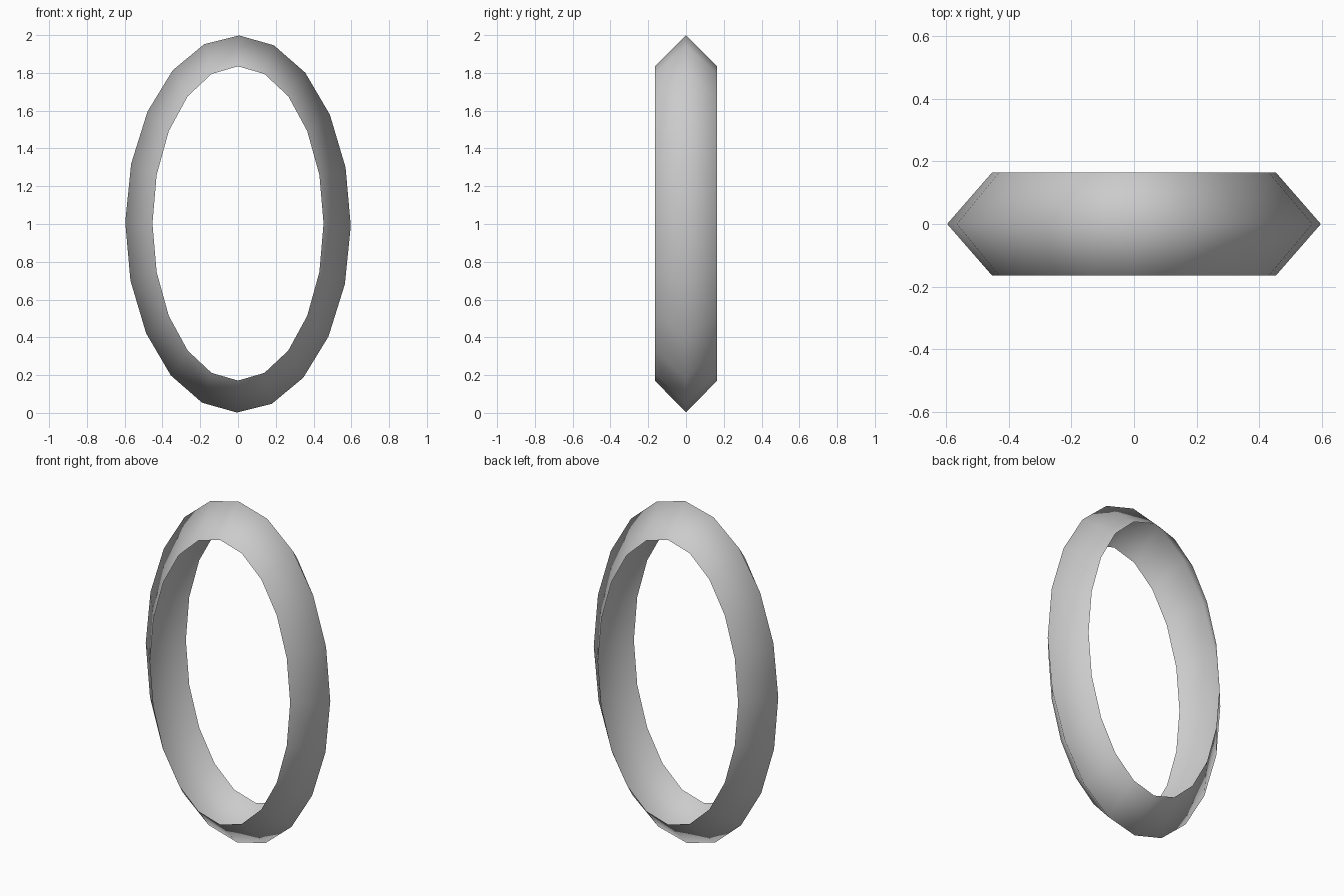
import bpy, bmesh
from math import sin, cos, pi

if "Cube" in bpy.data.objects:
    bpy.data.objects.remove(bpy.data.objects["Cube"])

SIDES = 20

# Each hoop: (y, x radius, z radius, centre height, small turn)
HOOPS = [
    (-0.165, 0.453, 0.832, 1.003, 0.0),   # front rim
    (0.0, 0.597, 0.998, 1.0, 0.01),       # outer ridge
    (0.165, 0.453, 0.832, 1.003, 0.0),    # back rim
]


def add_hoop(bm, y, rx, rz, cz, turn):
    angles = [2 * pi * i / SIDES + turn for i in range(SIDES)]
    return [bm.verts.new((rx * sin(a), y, cz + rz * cos(a))) for a in angles]


# Oval ring: two sloping bands that meet in a soft outer ridge
bm = bmesh.new()
hoops = [add_hoop(bm, *h) for h in HOOPS]
for a, b in zip(hoops, hoops[1:]):
    for i in range(SIDES):
        j = (i + 1) % SIDES
        bm.faces.new((a[i], a[j], b[j], b[i]))
for f in bm.faces:
    f.smooth = True
    # point every face outward from the ring's middle
    f.normal_update()
    c = f.calc_center_median()
    if f.normal.x * c.x + f.normal.z * (c.z - 1) < 0:
        f.normal_flip()

mesh = bpy.data.meshes.new("oval_ring")
bm.to_mesh(mesh)
bm.free()
bpy.context.collection.objects.link(bpy.data.objects.new("oval_ring", mesh))
